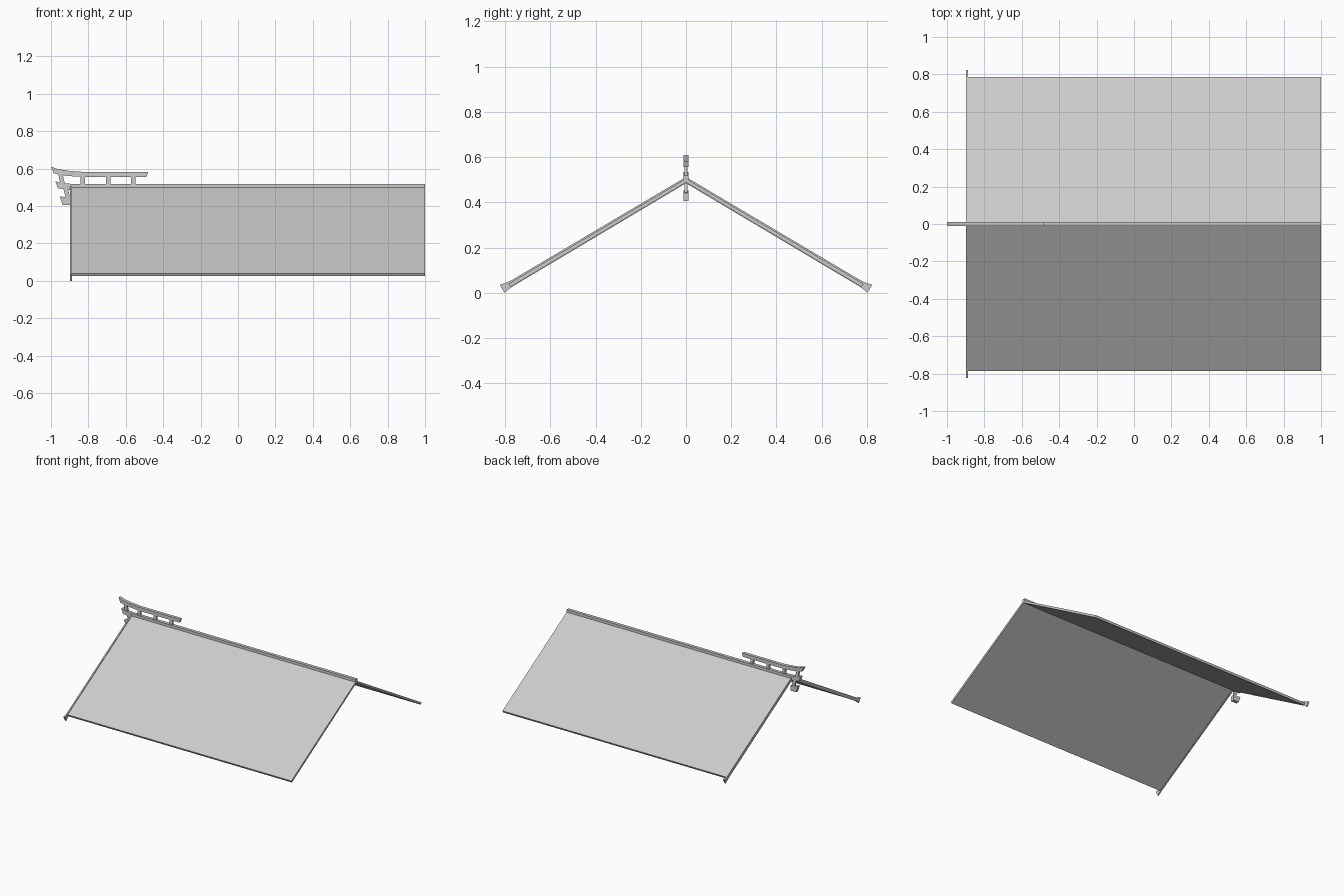
import bpy
import bmesh

cube = bpy.data.objects.get("Cube")
if cube:
    bpy.data.objects.remove(cube, do_unlink=True)

grey = bpy.data.materials.new("pale_grey")
grey.use_nodes = True
colour = (0.6, 0.6, 0.6, 1)
grey.diffuse_color = colour
grey.node_tree.nodes["Principled BSDF"].inputs["Base Color"].default_value = colour


def extrude(name, profile, axis, start, end):
    """Extrude a closed profile: axis X takes (y, z) points, axis Y takes (x, z)."""
    bm = bmesh.new()

    def place(a, z, depth):
        return (depth, a, z) if axis == "X" else (a, depth, z)

    rings = [[bm.verts.new(place(a, z, d)) for a, z in profile] for d in (start, end)]
    count = len(profile)
    bm.faces.new(rings[0])
    bm.faces.new(rings[1])
    for i in range(count):
        j = (i + 1) % count
        bm.faces.new((rings[0][i], rings[0][j], rings[1][j], rings[1][i]))
    bmesh.ops.recalc_face_normals(bm, faces=bm.faces)
    mesh = bpy.data.meshes.new(name)
    bm.to_mesh(mesh)
    bm.free()
    mesh.materials.append(grey)
    obj = bpy.data.objects.new(name, mesh)
    bpy.context.collection.objects.link(obj)
    return obj


BACK, GABLE = 1.0, -0.895

# Sloping roof panels and flared gable boards, one per side
panel = [(0, 0.505), (0.785, 0.04), (0.777, 0.025), (0, 0.488)]
board = [(0, 0.512), (0.76, 0.062), (0.785, 0.048), (0.823, 0.035),
         (0.803, 0.0), (0.77, 0.026), (0, 0.484)]
for side, sign in (("left", 1), ("right", -1)):
    extrude(side + "_roof_panel", [(sign * y, z) for y, z in panel], "X", GABLE, BACK)
    extrude(side + "_gable_board", [(sign * y, z) for y, z in board], "X",
            GABLE - 0.003, GABLE + 0.007)

# Ridge cap
HALF = 0.012
extrude("ridge_cap", [(-HALF, 0.495), (HALF, 0.495), (HALF, 0.518), (-HALF, 0.518)],
        "X", GABLE, BACK)

# Upswept ridge beam with slanted ends
top_edge = [(-1.0, 0.61), (-0.96, 0.597), (-0.9, 0.588), (-0.82, 0.582), (-0.48, 0.582)]
low_edge = [(-0.49, 0.555), (-0.82, 0.555), (-0.9, 0.56), (-0.95, 0.566), (-0.985, 0.575)]
extrude("upper_beam", top_edge + low_edge, "Y", -HALF, HALF)

# Two short beams stepping down in front of the gable
extrude("middle_beam", [(-0.977, 0.533), (-0.93, 0.522), (-0.885, 0.518),
                        (-0.885, 0.484), (-0.963, 0.495)], "Y", -HALF, HALF)
extrude("lower_beam", [(-0.953, 0.452), (-0.89, 0.442), (-0.89, 0.405), (-0.938, 0.405)],
        "Y", -HALF, HALF)

# Thin posts between the beams: bottom x, top x, bottom z, top z
posts = [(-0.83, -0.83, 0.51, 0.565), (-0.695, -0.695, 0.51, 0.565),
         (-0.56, -0.56, 0.51, 0.565), (-0.937, -0.95, 0.515, 0.575),
         (-0.907, -0.924, 0.44, 0.5)]
for i, (x0, x1, z0, z1) in enumerate(posts):
    w = 0.012
    extrude(f"ridge_post_{i + 1}", [(x0 - w, z0), (x0 + w, z0), (x1 + w, z1), (x1 - w, z1)],
            "Y", -0.007, 0.007)
